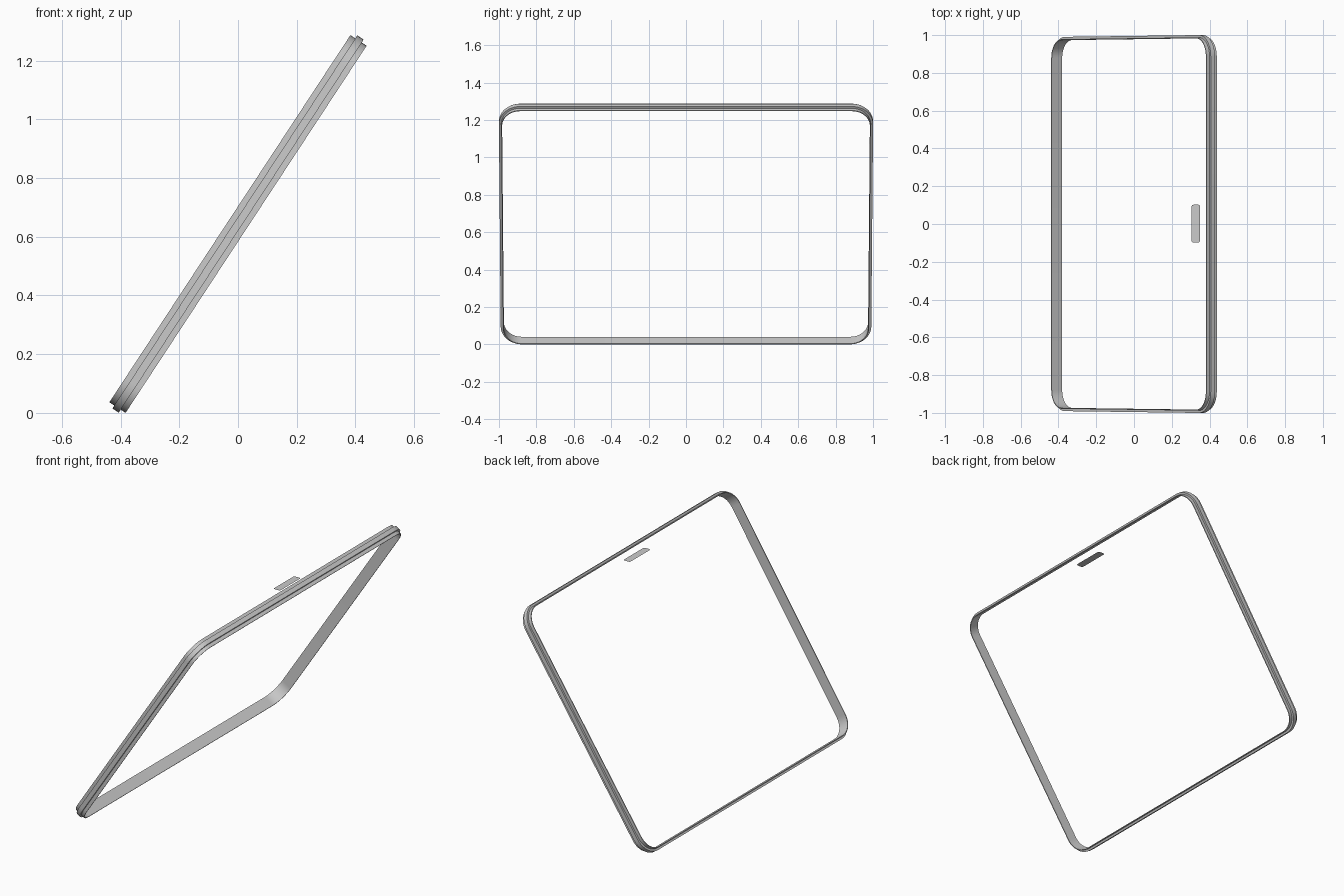
import bpy, bmesh, math
from mathutils import Vector

if "Cube" in bpy.data.objects:
    bpy.data.objects.remove(bpy.data.objects["Cube"])

# tilted frame plane: d runs up the slope, n is the plane normal (down/forward)
D = Vector((0.549, 0, 0.836))
N = Vector((0.836, 0, -0.549))
C = Vector((0, 0, 0.645))


def rounded_path(corners, radius, steps):
    """Rounded polygon (counter-clockwise) as (point, outward normal) pairs."""
    out, count = [], len(corners)
    for i in range(count):
        p = Vector(corners[i])
        a = (p - Vector(corners[i - 1])).normalized()
        b = (Vector(corners[(i + 1) % count]) - p).normalized()
        n0, n1 = Vector((a.y, -a.x)), Vector((b.y, -b.x))
        centre = p - (n0 + n1) * radius / (1 + n0.dot(n1))
        turn = n0.angle(n1)
        start = math.atan2(n0.y, n0.x)
        for k in range(steps + 1):
            t = start + turn * k / steps
            n = Vector((math.cos(t), math.sin(t)))
            out.append((centre + n * radius, n))
    return out


def make_object(name, bm):
    mesh = bpy.data.meshes.new(name)
    bm.to_mesh(mesh)
    bm.free()
    obj = bpy.data.objects.new(name, mesh)
    bpy.context.collection.objects.link(obj)
    return obj


# frame: thin channel strip with a raised centre rib, swept round the outline
outline = rounded_path([(-0.978, -0.748), (0.978, -0.748),
                        (0.989, 0.748), (-0.989, 0.748)], 0.10, 10)
profile = [(0, -0.033), (0, -0.013), (0.012, -0.013), (0.012, 0.013),
           (0, 0.013), (0, 0.033), (-0.005, 0.033), (-0.005, -0.033)]
bm = bmesh.new()
rings = []
for p, n in outline:
    ring = []
    for o, t in profile:
        q = p + n * o
        ring.append(bm.verts.new(C + D * q.y + N * t + Vector((0, q.x, 0))))
    rings.append(ring)
m = len(profile)
for i, ring in enumerate(rings):
    nxt = rings[(i + 1) % len(rings)]
    for j in range(m):
        k = (j + 1) % m
        bm.faces.new((ring[j], nxt[j], nxt[k], ring[k]))
bmesh.ops.recalc_face_normals(bm, faces=bm.faces)
low = min(v.co.z for v in bm.verts)
bmesh.ops.translate(bm, verts=bm.verts, vec=(0, 0, -low))
frame = make_object("window_frame_seal", bm)
bpy.context.view_layer.objects.active = frame
frame.select_set(True)
bpy.ops.object.shade_smooth_by_angle(angle=math.radians(30))

# small flat mounting pad beside the top rail
bm = bmesh.new()
pad = rounded_path([(0.305, -0.098), (0.35, -0.098), (0.35, 0.102), (0.305, 0.102)], 0.01, 4)
bm.faces.new([bm.verts.new((p.x, p.y, 1.267)) for p, n in pad])
make_object("mounting_pad", bm)
